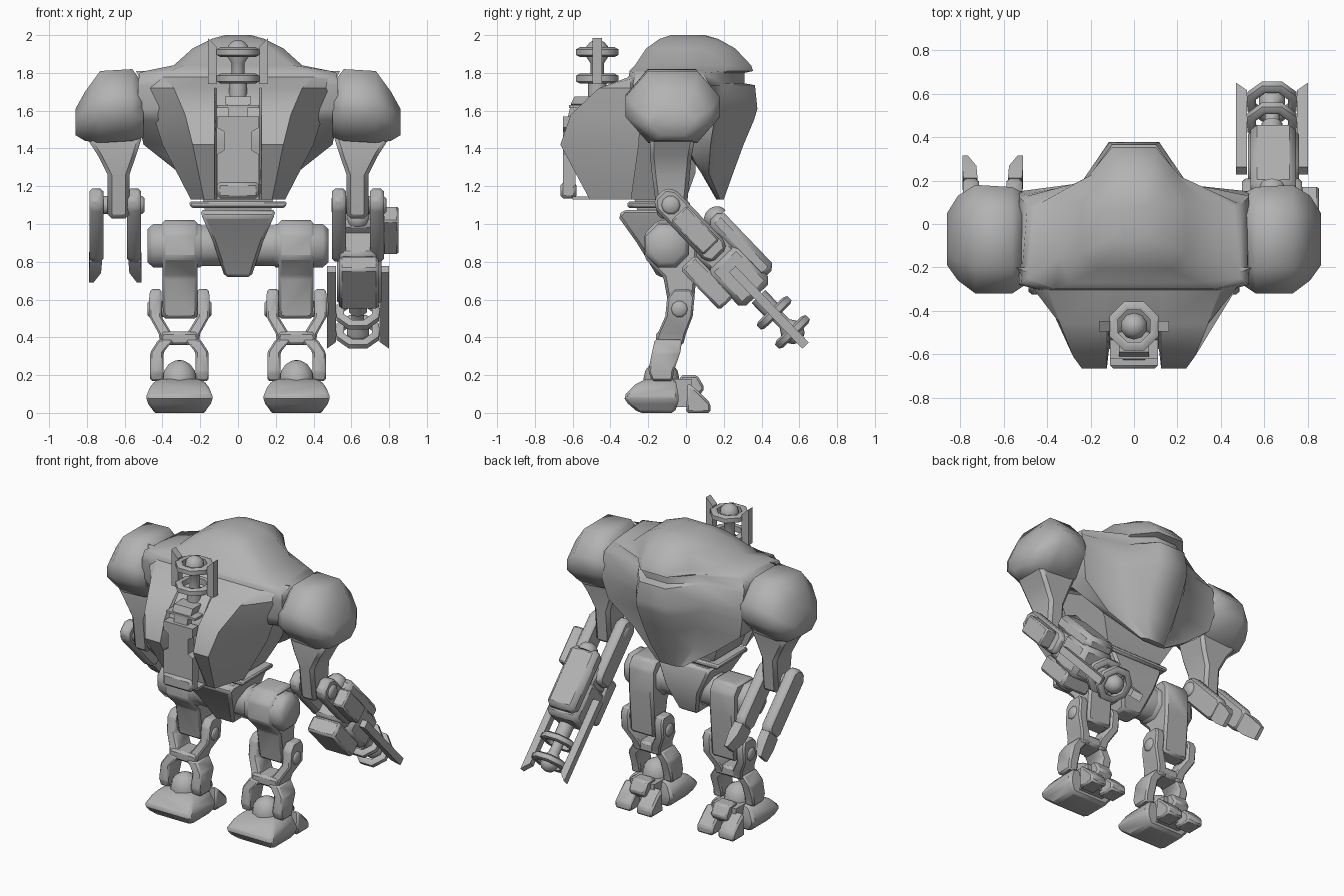
import bpy, bmesh, math
from mathutils import Matrix, Vector

if "Cube" in bpy.data.objects:
    bpy.data.objects.remove(bpy.data.objects["Cube"])

grey = bpy.data.materials.new("plain grey")
grey.diffuse_color = (0.45, 0.45, 0.45, 1)
grey.use_nodes = True
grey.node_tree.nodes["Principled BSDF"].inputs["Base Color"].default_value = grey.diffuse_color
I = Matrix.Identity(4)
FLIP = Matrix.Scale(-1, 4, (1, 0, 0))
T = lambda x, y, z: Matrix.Translation((x, y, z))


def loft(name, rings, M=I, closed=False, bevel=0, angle=45):
    """Skin equal-length point rings; closed joins the last ring to the first."""
    bm = bmesh.new()
    vs = [[bm.verts.new(M @ Vector(p)) for p in r] for r in rings]
    n = len(rings[0])
    pairs = list(zip(vs, vs[1:])) + ([(vs[-1], vs[0])] if closed else [])
    for a, b in pairs:
        for i in range(n):
            j = (i + 1) % n
            bm.faces.new((a[i], a[j], b[j], b[i]))
    if not closed:
        bm.faces.new(vs[0])
        bm.faces.new(vs[-1])
    bmesh.ops.recalc_face_normals(bm, faces=bm.faces)
    me = bpy.data.meshes.new(name)
    bm.to_mesh(me)
    bm.free()
    me.materials.append(grey)
    ob = bpy.data.objects.new(name, me)
    bpy.context.collection.objects.link(ob)
    if bevel:
        mod = ob.modifiers.new("bevel", "BEVEL")
        mod.width, mod.segments, mod.limit_method = bevel, 1, "ANGLE"
    bpy.ops.object.select_all(action="DESELECT")
    ob.select_set(True)
    bpy.context.view_layer.objects.active = ob
    bpy.ops.object.shade_smooth_by_angle(angle=math.radians(angle))
    return ob


def prism(name, pts, x0, x1, M=I, bevel=0):
    """Side profile (y, z) extruded along x."""
    return loft(name, [[(x, a, b) for a, b in pts] for x in (x0, x1)], M, bevel=bevel)


def box(name, x0, x1, y0, y1, z0, z1, M=I, bevel=0):
    return prism(name, [(y0, z0), (y1, z0), (y1, z1), (y0, z1)], x0, x1, M, bevel)


def stack(name, secs, M=I, bevel=0):
    """Rectangles (z, x0, x1, y0, y1) lofted upward."""
    return loft(name, [[(a, c, z), (b, c, z), (b, d, z), (a, d, z)]
                       for z, a, b, c, d in secs], M, bevel=bevel)


def lathe(name, prof, n, M=I, closed=False):
    """(radius, z) profile turned around local z."""
    return loft(name, [[(r * math.cos(2 * math.pi * (i + .5) / n),
                         r * math.sin(2 * math.pi * (i + .5) / n), z)
                        for i in range(n)] for r, z in prof], M, closed, angle=50)


def axle(name, x0, x1, y, z, r, M=I, n=10):
    c = r * .25
    return lathe(name, [(r - c, x0), (r, x0 + c), (r, x1 - c), (r - c, x1)], n,
                 M @ T(0, y, z) @ Matrix.Rotation(math.pi / 2, 4, "Y"))


def symmetric(half, z):
    return [(x, y, z) for x, y in half] + [(-x, y, z) for x, y in reversed(half)]


def dome(r, z, h):
    return [(r * math.cos(a), z + h * math.sin(a)) for a in (0, .45, .9, 1.3, 1.54)]


def emitter(name, M, rail0, rail1, off):
    """Ringed coil with a ball and two side rails, along local z."""
    for k, z in enumerate((.12, .26)):
        lathe(f"{name}_ring_{k}", [(.08, z - .02), (.1, z - .026), (.122, z - .015),
              (.122, z + .015), (.1, z + .026), (.08, z + .02)], 8, M, True)
        for s in (1, -1):
            box(f"{name}_ring_lug_{k}", s * .1, s * off, -.02, .02, z - .015, z + .015, M)
    lathe(f"{name}_core", [(.05, 0), (.05, .1), (.035, .11), (.035, .2), (.062, .24)]
          + dome(.062, .265, .06), 10, M)
    for s in (1, -1):
        loft(f"{name}_rail", [[(s * (off - .025), y, rail0), (s * (off + .025), y, rail0),
             (s * (off + .025), y, rail1), (s * (off - .025), y, rail1 - .05)]
             for y in (-.024, .024)], M)


# torso hull, pointed shield below: prow corner, prow base, side front, side back, back
hull = [
    (1.13, (.05, .20), (.08, .19), (.10, .18), (.10, .17), (.06, .16)),
    (1.27, (.10, .25), (.17, .15), (.31, .12), (.31, .08), (.20, .08)),
    (1.42, (.12, .305), (.20, .17), (.50, .13), (.50, .0), (.35, -.02)),
    (1.55, (.12, .36), (.25, .18), (.53, .15), (.53, -.25), (.40, -.29)),
    (1.61, (.115, .378), (.25, .18), (.53, .15), (.53, -.28), (.40, -.31)),
    (1.735, (.10, .365), (.23, .19), (.53, .13), (.53, -.28), (.40, -.31)),
    (1.745, (.08, .31), (.23, .19), (.525, .12), (.53, -.28), (.40, -.31)),
    (1.80, (.08, .31), (.22, .20), (.49, .09), (.52, -.27), (.37, -.30)),
    (1.81, (.10, .355), (.21, .22), (.46, .08), (.49, -.25), (.36, -.30)),
    (1.84, (.10, .345), (.19, .23), (.34, .09), (.34, -.15), (.29, -.27)),
    (1.93, (.09, .26), (.15, .20), (.24, .09), (.24, -.13), (.17, -.21)),
    (1.98, (.06, .17), (.10, .15), (.14, .08), (.14, -.08), (.10, -.14)),
    (2.00, (.03, .10), (.05, .08), (.07, .04), (.07, -.04), (.04, -.08))]
loft("torso_hull", [symmetric(h[1:], h[0]) for h in hull], angle=60)
stack("torso_core", [(1.13, -.21, .21, -.31, .0), (1.27, -.28, .28, -.30, .05),
                     (1.5, -.40, .40, -.29, .05)])

# back pack with a recessed channel for the spine
pack = [(1.13, (.18, -.51), (.25, -.29)), (1.42, (.24, -.665), (.40, -.25)),
        (1.58, (.28, -.61), (.45, -.24)), (1.72, (.34, -.46), (.50, -.25)),
        (1.79, (.41, -.27), (.53, -.22)), (1.81, (.47, -.23), (.54, -.20))]
loft("back_pack", [symmetric([(.115, max(p[1][1], -.575)), (.125, p[1][1])] + list(p[1:]), p[0])
                   for p in pack], angle=40)

# spine plate with a narrow middle, and its fittings
w = [(.11, 1.20), (.11, 1.37), (.075, 1.39), (.075, 1.49), (.11, 1.51), (.11, 1.57)]
loft("spine_plate", [symmetric([(x, y) for y in (-.65, -.585)], z) for x, z in w])
box("spine_foot", -.11, .11, -.665, -.58, 1.135, 1.22, bevel=.015)
box("spine_tray", -.11, .11, -.6, -.32, 1.13, 1.145)
box("spine_fin", -.11, .11, -.62, -.5, 1.615, 1.63)
stack("spine_neck", [(1.55, -.05, .05, -.63, -.5), (1.63, -.05, .05, -.61, -.5),
                     (1.635, -.07, .07, -.61, -.45), (1.675, -.07, .07, -.59, -.45)])
emitter("antenna", T(0, -.47, 1.65), .09, .335, .135)

# waist and pelvis
stack("waist", [(1.04, -.17, .17, -.25, .0), (1.16, -.19, .19, -.28, .0)])
stack("waist_plate", [(1.085, -.25, .25, -.31, .02), (1.12, -.26, .26, -.31, .02)], bevel=.01)
stack("pelvis", [(.72, -.07, .07, -.15, -.02), (.9, -.13, .13, -.26, .05),
                 (1.04, -.19, .19, -.36, .04), (1.075, -.2, .2, -.33, .03)], bevel=.015)

for side, M in (("right", I), ("left", FLIP)):
    # shoulder: chamfered sections stepping outward
    rings = []
    for x, y0, y1, z0, z1 in ((.50, -.28, .14, 1.46, 1.74), (.56, -.32, .17, 1.44, 1.82),
                              (.73, -.32, .18, 1.43, 1.81), (.81, -.26, .13, 1.44, 1.70),
                              (.86, -.19, .05, 1.47, 1.61)):
        a, b = (y1 - y0) * .24, (z1 - z0) * .36
        rings.append([(x, y0 + a, z0), (x, y1 - a, z0), (x, y1, z0 + b), (x, y1, z1 - b),
                      (x, y1 - a, z1), (x, y0 + a, z1), (x, y0, z1 - b), (x, y0, z0 + b)])
    loft(side + "_shoulder", rings, M, angle=52)
    stack(side + "_upper_arm", [(1.03, .575, .69, -.15, 0), (1.26, .575, .69, -.18, .02),
          (1.36, .54, .74, -.19, .03), (1.47, .505, .81, -.19, .05)], M, bevel=.02)
    axle(side + "_elbow_pin", .495, .785, -.08, 1.1, .05, M)

    # leg
    axle(side + "_hip_axle", 0, .43, -.1, .885, .115, M, 8)
    axle(side + "_hip_cap", .17, .48, -.1, .885, .125, M, 8)
    prism(side + "_thigh", [(-.15, 1.02), (.02, 1.02), (.06, .96), (.06, .79), (.035, .5),
          (-.08, .5), (-.12, .72), (-.22, .82), (-.22, .95)], .215, .40, M, bevel=.015)
    axle(side + "_knee_pin", .14, .48, -.035, .55, .045, M)
    box(side + "_shin_bar", .21, .41, -.16, -.01, .36, .43, M, .015)
    for K in (M, M @ T(.62, 0, 0) @ FLIP):
        stack(side + "_shin_plate", [(.36, .21, .28, -.165, -.015), (.42, .20, .27, -.15, .0),
              (.51, .15, .215, -.11, .035), (.61, .15, .215, -.1, .045),
              (.655, .155, .215, -.06, .025)], K, .01)
        stack(side + "_ankle_plate", [(.17, .155, .225, -.18, -.07), (.22, .155, .225, -.2, -.065),
              (.32, .155, .225, -.18, -.03), (.39, .20, .28, -.165, -.02)], K, .01)
        prism(side + "_toe", [(.0, .0), (.13, 0), (.13, .05), (.06, .12), (.01, .16)],
              .17, .29, K, .012)
    stack(side + "_foot", [(0, .18, .44, -.25, -.06), (.06, .135, .485, -.32, -.04),
          (.09, .135, .485, -.33, -.04), (.15, .16, .46, -.27, -.05),
          (.18, .20, .42, -.21, -.06)], M, .02)
    lathe(side + "_ankle_dome", [(.095, .13)] + dome(.095, .18, .1), 10, M @ T(.31, -.13, 0))
    box(side + "_foot_link", .22, .40, -.08, .03, .03, .18, M)
    prism(side + "_toe_knuckle", [(-.04, .08), (.06, .08), (.1, .13), (.06, .2), (-.03, .2)],
          .25, .37, M, .012)

# forearms: local x across, y lifted side, z along the arm
u, v = Vector((0, .69, -.72)).normalized(), Vector((0, .72, .69)).normalized()
ARM = Matrix(((1, 0, 0, .635), (0, v.y, u.y, -.08), (0, v.z, u.z, 1.1), (0, 0, 0, 1)))
LEFT = FLIP @ T(.015, 0, 0) @ ARM
capsule = [(-.075, -.04), (-.04, -.085), (.04, -.085), (.075, -.04),
           (.075, .33), (.05, .37), (-.05, .37), (-.075, .33)]
for side, A in (("right", ARM), ("left", LEFT)):
    for s in (1, -1):
        prism(side + "_forearm_plate", capsule, s * .063, s * .137, A, .015)

# claw on the left arm
for s in (1, -1):
    loft("left_claw", [[(s * a, -t, z), (s * b, -t, z), (s * b, t, z), (s * a, t, z)]
         for a, b, t, z in ((.07, .135, .06, .36), (.075, .14, .06, .44),
                            (.115, .14, .045, .525))], LEFT)

# cannon on the right arm
G = ARM
box("cannon_collar", -.10, .10, -.09, .09, .27, .41, G, .02)
box("cannon_body", -.11, .125, -.11, .11, .385, .66, G, .03)
box("cannon_lower_block", -.10, .11, -.2, -.09, .28, .58, G, .015)
box("cannon_top_barrel", -.10, .11, .07, .175, .2, .62, G, .03)
lathe("cannon_top_cap", [(.065, 0)] + dome(.065, .01, .055), 10,
      G @ T(0, .125, .22) @ Matrix.Rotation(math.pi, 4, "X"))
box("cannon_side_box", .13, .215, -.06, .06, .06, .31, G, .01)
emitter("cannon", G @ T(0, 0, .67), -.2, .36, .14)
